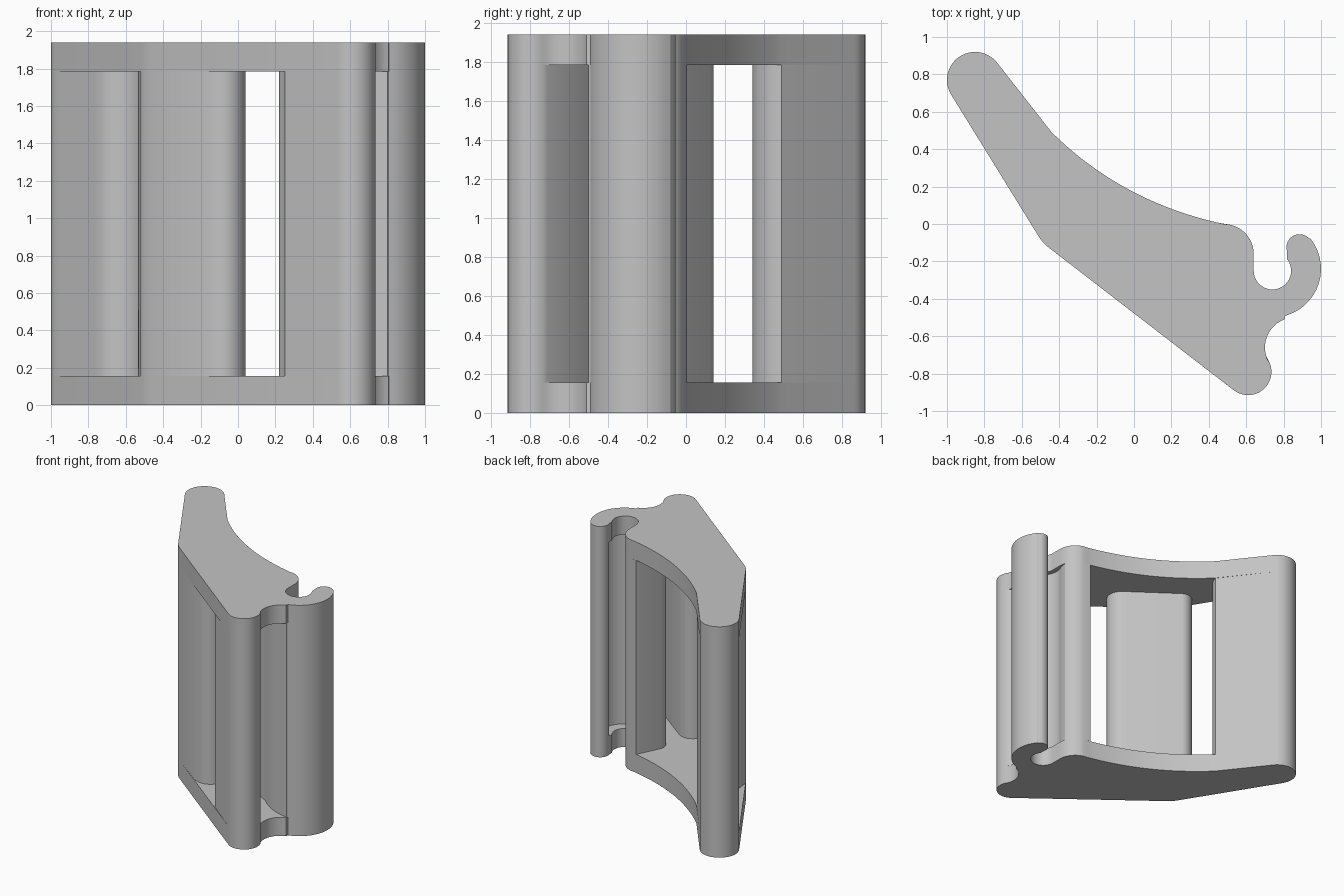
import bpy, bmesh, math

if "Cube" in bpy.data.objects:
    bpy.data.objects.remove(bpy.data.objects["Cube"])

grey = bpy.data.materials.new("plain_grey")
grey.use_nodes = True
grey.diffuse_color = (0.55, 0.55, 0.55, 1)
grey.node_tree.nodes["Principled BSDF"].inputs["Base Color"].default_value = (0.55, 0.55, 0.55, 1)

HEIGHT, PLATE = 1.94, 0.155


def arc(cx, cy, r, a0, a1):
    """Points on an arc, degrees, in the direction a0 to a1."""
    n = max(3, int(abs(a1 - a0) / 8))
    angles = [math.radians(a0 + (a1 - a0) * i / n) for i in range(n + 1)]
    return [(cx + r * math.cos(a), cy + r * math.sin(a)) for a in angles]


def bezier(p, q, s, n=20):
    """Quadratic curve from p to s."""
    return [tuple((1 - t) ** 2 * a + 2 * t * (1 - t) * b + t * t * c
                  for a, b, c in zip(p, q, s))
            for t in (i / n for i in range(n + 1))]


def extrude(name, outline, z0, z1):
    """Upright prism from a counter-clockwise outline."""
    bm = bmesh.new()
    base = bm.faces.new([bm.verts.new((x, y, z0)) for x, y in outline])
    result = bmesh.ops.extrude_face_region(bm, geom=[base])
    top = [v for v in result["geom"] if isinstance(v, bmesh.types.BMVert)]
    bmesh.ops.translate(bm, verts=top, vec=(0, 0, z1 - z0))
    bmesh.ops.recalc_face_normals(bm, faces=bm.faces)
    mesh = bpy.data.meshes.new(name)
    bm.to_mesh(mesh)
    bm.free()
    mesh.materials.append(grey)
    obj = bpy.data.objects.new(name, mesh)
    bpy.context.collection.objects.link(obj)
    bpy.ops.object.select_all(action="DESELECT")
    obj.select_set(True)
    bpy.context.view_layer.objects.active = obj
    bpy.ops.object.shade_smooth_by_angle(angle=math.radians(30))
    return obj


# Shared outer curves
nose = arc(-0.85, 0.77, 0.15, 38, 212)
elbow = bezier((-0.52, -0.05), (-0.495, -0.095), (-0.46, -0.123), 4)
tip = arc(0.61, -0.79, 0.125, 232, 388)
hollow = arc(0.86, -0.66, 0.16, 207, 110)
hook = arc(0.74, -0.24, 0.26, -75, 38) + arc(0.885, -0.125, 0.07, 46, 200)
shoulder = arc(0.48, -0.16, 0.16, 0, 76)
back_curve = bezier((0.48, 0), (-0.06, 0.115), (-0.44, 0.49))

# End plates with the full outline
groove = arc(0.74, -0.25, 0.1, 38, -180)
full = nose + elbow + tip + hollow + hook + groove + shoulder + back_curve
extrude("bottom_plate", full, 0, PLATE)
extrude("top_plate", full, HEIGHT - PLATE, HEIGHT)

# Slats between the plates
slats = {
    "rear_slat": nose + [(-0.95, 0.655)]
        + arc(-0.62, 0.52, 0.18, 212, 350),
    "middle_slat": elbow + [(-0.17, -0.344)]
        + arc(-0.08, -0.25, 0.12, 255, 413) + arc(-0.445, 0.05, 0.09, 53, 170),
    "front_slat": [(0.25, -0.664)] + tip + [(0.71, -0.712)]
        + arc(0.33, -0.565, 0.11, 53, 215),
    "hook_slat": hook + arc(0.765, -0.25, 0.165, 20, -210)
        + arc(0.48, -0.16, 0.16, 20, 76) + [(0.46, 0.005)]
        + arc(0.45, -0.22, 0.09, 165, 240) + bezier((0.5, -0.35), (0.63, -0.48), (0.8, -0.5), 8),
}
for name, outline in slats.items():
    extrude(name, outline, PLATE, HEIGHT - PLATE)
